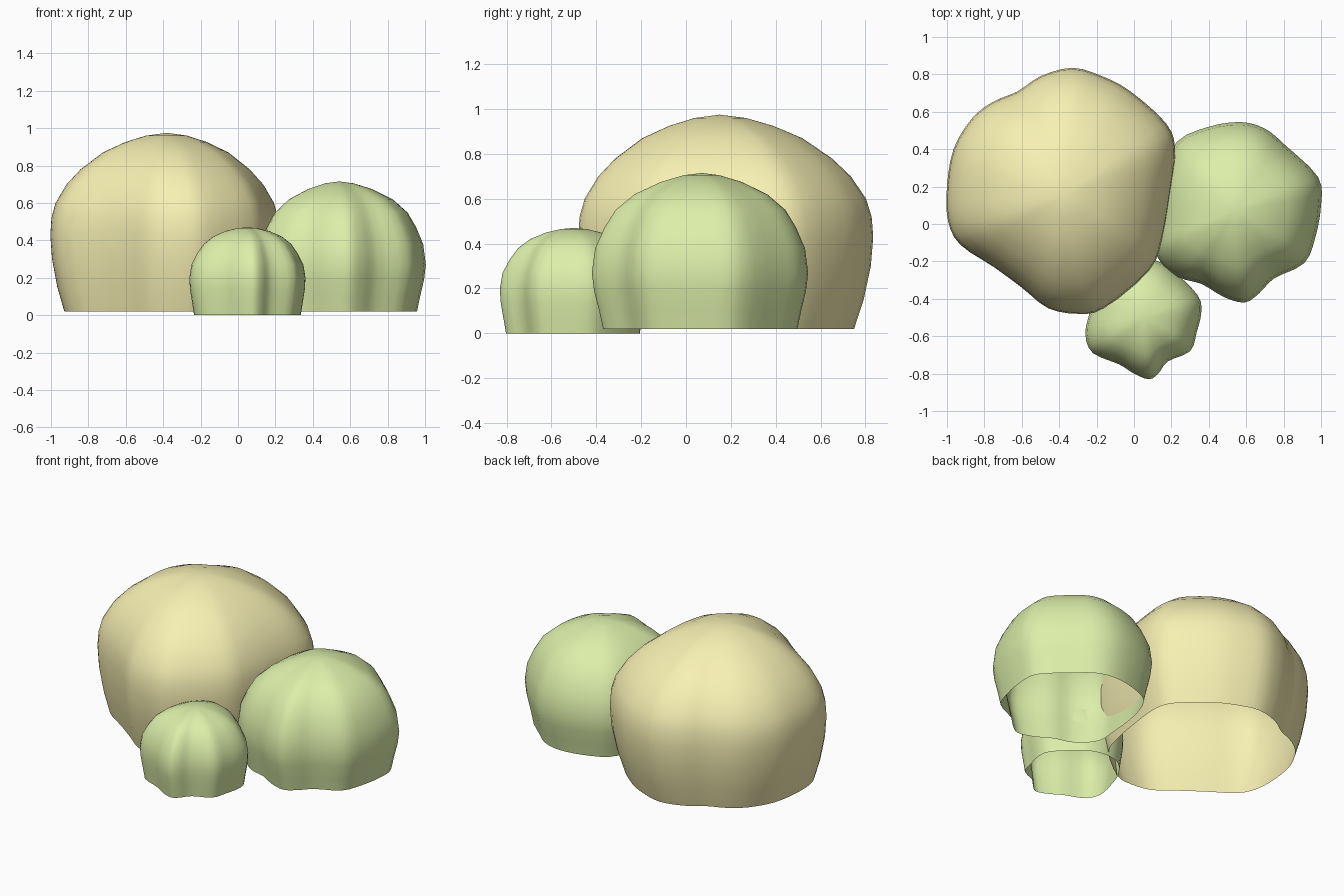
import bpy, bmesh
from mathutils import Vector

if "Cube" in bpy.data.objects:
    bpy.data.objects.remove(bpy.data.objects["Cube"])


def material(name, color):
    m = bpy.data.materials.new(name)
    m.diffuse_color = color
    m.use_nodes = True
    m.node_tree.nodes["Principled BSDF"].inputs["Base Color"].default_value = m.diffuse_color
    return m


def smooth_loop(pts, steps=3):
    """Closed Catmull-Rom curve through the outline points."""
    p = [Vector(q) for q in pts]
    n, out = len(p), []
    for i in range(n):
        a, b, c, d = p[i - 1], p[i], p[(i + 1) % n], p[(i + 2) % n]
        for k in range(steps):
            t = k / steps
            out.append(0.5 * (2 * b + (c - a) * t + (2 * a - 5 * b + 4 * c - d) * t * t
                              + (3 * b - a - 3 * c + d) * t ** 3))
    return out


def bush(name, mat, center, outline, profile):
    """Open-bottomed dome: the lumpy outline is scaled up the (z, scale) profile."""
    c = Vector(center)
    offs = [q - c for q in smooth_loop(outline)]
    mean = sum(o.length for o in offs) / len(offs)
    bm = bmesh.new()
    rings = []
    for z, s in profile[:-1]:
        ring = []
        for o in offs:
            lump = o * s + o.normalized() * (mean - o.length) * s * (1 - s) * 0.5
            ring.append(bm.verts.new((c.x + lump.x, c.y + lump.y, z)))
        rings.append(ring)
    n = len(offs)
    for lo, hi in zip(rings, rings[1:]):
        for i in range(n):
            j = (i + 1) % n
            bm.faces.new((lo[i], lo[j], hi[j], hi[i]))
    tip = bm.verts.new((c.x, c.y, profile[-1][0]))
    for i in range(n):
        bm.faces.new((rings[-1][i], rings[-1][(i + 1) % n], tip))
    for f in bm.faces:
        f.smooth = True
    me = bpy.data.meshes.new(name)
    bm.to_mesh(me)
    bm.free()
    me.materials.append(mat)
    ob = bpy.data.objects.new(name, me)
    bpy.context.collection.objects.link(ob)
    return ob


yellow = material("yellow_leaves", (0.93, 0.87, 0.45, 1))
green = material("green_leaves", (0.72, 0.86, 0.40, 1))

# Large yellow bush
bush("large_bush", yellow, (-0.38, 0.15),
     [(0.22, 0.4), (0.17, 0.54), (-0.02, 0.71), (-0.17, 0.79), (-0.33, 0.835), (-0.5, 0.79),
      (-0.62, 0.71), (-0.76, 0.65), (-0.87, 0.56), (-0.965, 0.4), (-1, 0.2), (-0.995, 0.02),
      (-0.93, -0.11), (-0.75, -0.23), (-0.6, -0.34), (-0.46, -0.45), (-0.3, -0.48),
      (-0.16, -0.45), (0.08, -0.25), (0.15, -0.08), (0.195, 0.17)],
     [(0.02, .88), (.15, .94), (.3, .985), (.43, 1), (.52, .99), (.6, .955), (.7, .86),
      (.78, .74), (.87, .55), (.925, .36), (.96, .18), (.975, 0)])

# Medium green bush
bush("medium_bush", green, (0.54, 0.07),
     [(1, 0.1), (0.985, 0.25), (0.81, 0.42), (0.7, 0.51), (0.57, 0.545), (0.4, 0.52),
      (0.23, 0.44), (0.15, 0.25), (0.12, 0), (0.115, -0.16), (0.23, -0.28), (0.36, -0.32),
      (0.48, -0.39), (0.59, -0.42), (0.67, -0.37), (0.75, -0.29), (0.91, -0.21), (0.97, -0.07)],
     [(0.02, .9), (.1, .935), (.19, .98), (.27, 1), (.38, .97), (.47, .89), (.55, .79),
      (.62, .62), (.675, .38), (.705, .17), (.715, 0)])

# Small green bush
bush("small_bush", green, (0.05, -0.5),
     [(0.36, -0.47), (0.34, -0.38), (0.21, -0.25), (0.13, -0.2), (0.03, -0.18), (-0.08, -0.21),
      (-0.18, -0.32), (-0.235, -0.47), (-0.26, -0.59), (-0.22, -0.69), (-0.08, -0.75),
      (0, -0.8), (0.08, -0.83), (0.13, -0.8), (0.18, -0.735), (0.3, -0.68), (0.335, -0.58)],
     [(0, .92), (.07, .955), (.14, .99), (.2, 1), (.27, .965), (.33, .87), (.38, .76),
      (.42, .6), (.45, .38), (.465, .18), (.47, 0)])
